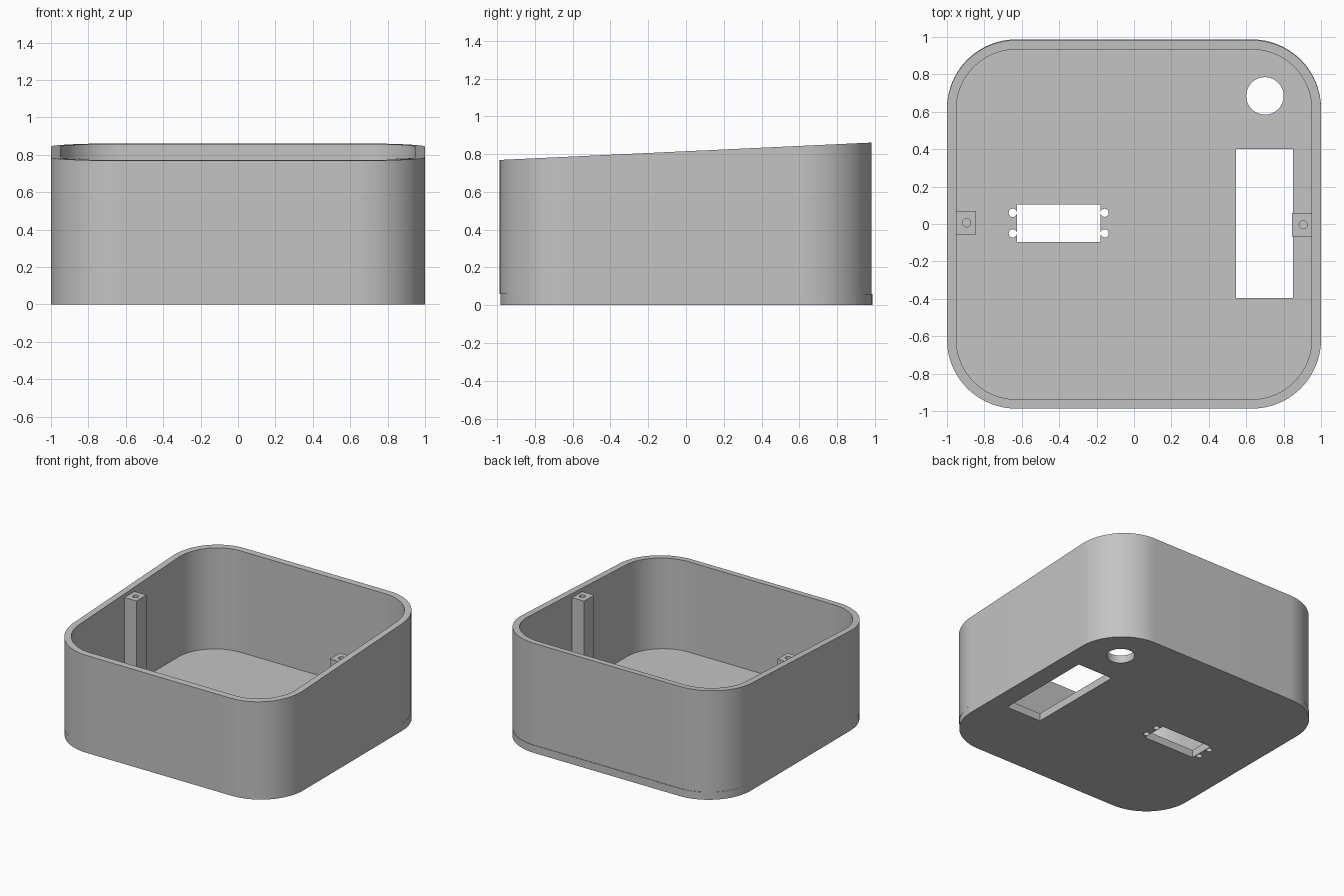
import bpy, bmesh, math
from mathutils import Matrix

if "Cube" in bpy.data.objects:
    bpy.data.objects.remove(bpy.data.objects["Cube"])

FLOOR = 0.06          # floor thickness
WALL = 0.05           # wall thickness
HX, HY, R = 1.0, 0.985, 0.37

grey = bpy.data.materials.new("light grey plastic")
grey.diffuse_color = (0.55, 0.55, 0.55, 1)
grey.use_nodes = True
grey.node_tree.nodes["Principled BSDF"].inputs["Base Color"].default_value = grey.diffuse_color


def finish(bm, name, material=grey):
    bmesh.ops.recalc_face_normals(bm, faces=bm.faces[:])
    me = bpy.data.meshes.new(name)
    bm.to_mesh(me)
    bm.free()
    ob = bpy.data.objects.new(name, me)
    bpy.context.collection.objects.link(ob)
    if material:
        me.materials.append(material)
    return ob


def rounded_outline(hx, hy, r, seg=24):
    pts = []
    for k, (sx, sy) in enumerate(((1, 1), (-1, 1), (-1, -1), (1, -1))):
        for i in range(seg + 1):
            a = math.pi / 2 * (k + i / seg)
            pts.append((sx * (hx - r) + r * math.cos(a),
                        sy * (hy - r) + r * math.sin(a)))
    return pts


def add_box(bm, x0, x1, y0, y1, z0, z1):
    m = Matrix.Translation(((x0 + x1) / 2, (y0 + y1) / 2, (z0 + z1) / 2))
    m = m @ Matrix.Diagonal((x1 - x0, y1 - y0, z1 - z0, 1))
    bmesh.ops.create_cube(bm, size=1, matrix=m)


def add_cylinder(bm, x, y, r, z0, z1, seg=32):
    bmesh.ops.create_cone(bm, cap_ends=True, segments=seg, radius1=r, radius2=r,
                          depth=z1 - z0,
                          matrix=Matrix.Translation((x, y, (z0 + z1) / 2)))


def activate(ob):
    bpy.ops.object.select_all(action='DESELECT')
    ob.select_set(True)
    bpy.context.view_layer.objects.active = ob


def cut(ob, bm):
    cutter = finish(bm, "cutter", None)
    cutter.hide_render = True
    mod = ob.modifiers.new("cut", 'BOOLEAN')
    mod.operation, mod.solver, mod.object = 'DIFFERENCE', 'EXACT', cutter
    activate(ob)
    bpy.ops.object.modifier_apply(modifier=mod.name)
    bpy.data.objects.remove(cutter)


def smooth(ob):
    activate(ob)
    bpy.ops.object.shade_smooth_by_angle(angle=math.radians(30))


# Floor plate
bm = bmesh.new()
outline = rounded_outline(HX, HY, R)
low = [bm.verts.new((x, y + 0.002, 0)) for x, y in outline]
bottom = bm.faces.new(low)
ext = bmesh.ops.extrude_face_region(bm, geom=[bottom])
for v in ext["geom"]:
    if isinstance(v, bmesh.types.BMVert):
        v.co.z = FLOOR
floor = finish(bm, "floor_plate")

# Openings in the floor: two windows, four screw holes, one round hole
bm = bmesh.new()
add_box(bm, 0.545, 0.85, -0.395, 0.40, -0.1, 0.2)
add_box(bm, -0.625, -0.18, -0.095, 0.105, -0.1, 0.2)
for x in (-0.648, -0.157):
    for y in (-0.05, 0.06):
        add_cylinder(bm, x, y, 0.022, -0.1, 0.2, 24)
add_cylinder(bm, 0.70, 0.685, 0.1, -0.1, 0.2, 64)
cut(floor, bm)
smooth(floor)

# Wall ring with a rim that slopes up toward the back
bm = bmesh.new()
inner = rounded_outline(HX - WALL, HY - WALL, R - WALL)


def rim(y):
    return 0.815 + 0.0467 * y


rings = []
for pts, top in ((outline, False), (outline, True), (inner, True), (inner, False)):
    rings.append([bm.verts.new((x, y - 0.002, rim(y) if top else FLOOR))
                  for x, y in pts])
n = len(outline)
for k in range(4):
    a, b = rings[k], rings[(k + 1) % 4]
    for i in range(n):
        j = (i + 1) % n
        bm.faces.new((a[i], a[j], b[j], b[i]))
smooth(finish(bm, "wall"))

# Screw posts on the left and right walls, with blind holes
for side, x, y in (("left", -0.9, 0.0065), ("right", 0.9, -0.0035)):
    bm = bmesh.new()
    add_box(bm, x - 0.054, x + 0.054, y - 0.0625, y + 0.0625, FLOOR, 0.784)
    post = finish(bm, side + "_screw_post")
    bm = bmesh.new()
    add_cylinder(bm, x + 0.005, y, 0.022, 0.58, 0.9, 24)
    cut(post, bm)
    smooth(post)
